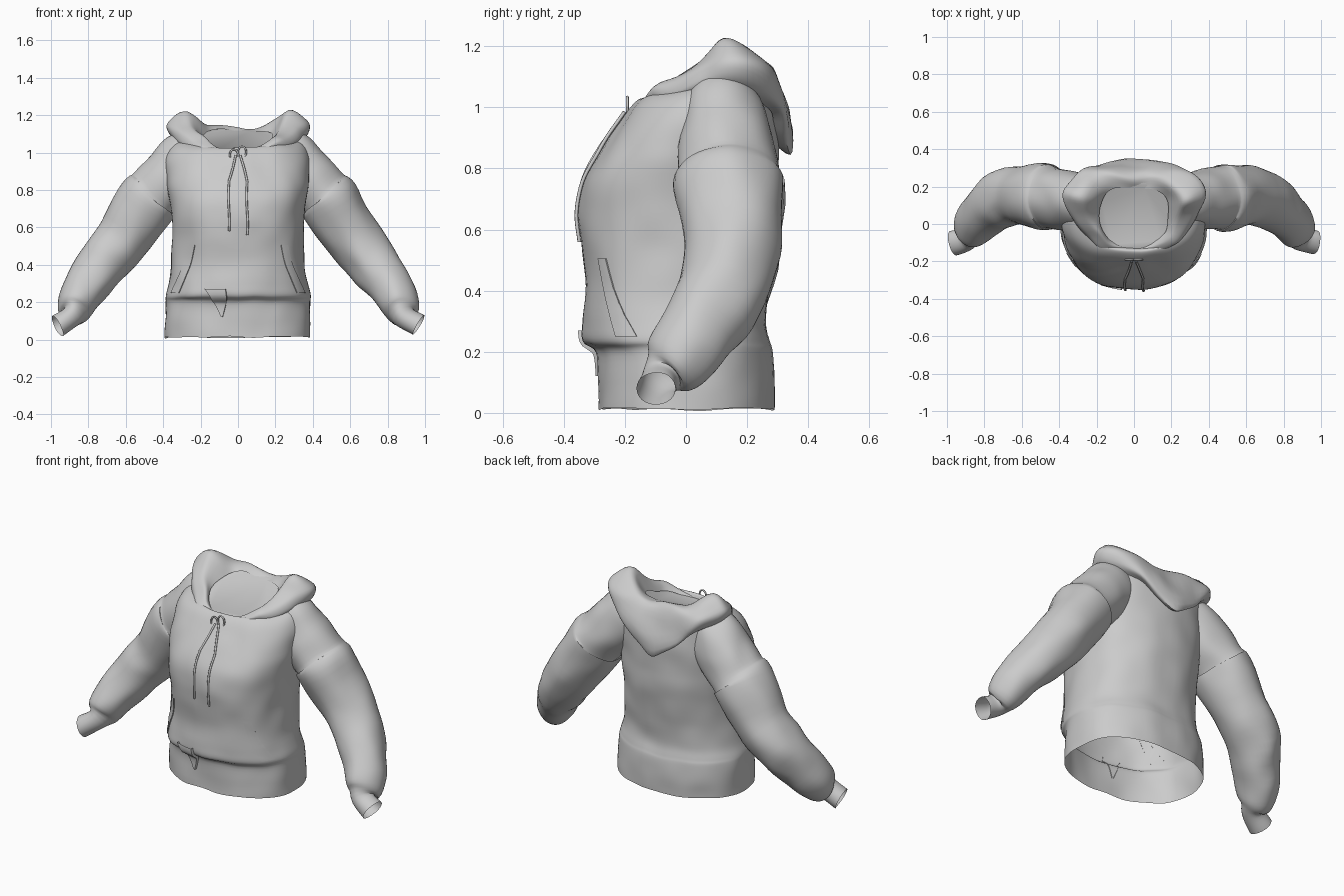
import bpy, bmesh, math
from mathutils import Vector, noise
from mathutils.bvhtree import BVHTree

cube = bpy.data.objects.get("Cube")
if cube:
    bpy.data.objects.remove(cube, do_unlink=True)

grey = bpy.data.materials.new("grey fabric")
grey.use_nodes = True
grey.diffuse_color = (0.6, 0.6, 0.6, 1)
grey.node_tree.nodes["Principled BSDF"].inputs["Base Color"].default_value = grey.diffuse_color


def spline(keys, steps, closed=False):
    """Smooth interpolation through tuples of any length."""
    n, out = len(keys), []
    pick = (lambda i: keys[i % n]) if closed else (lambda i: keys[max(0, min(n - 1, i))])
    for i in range(n if closed else n - 1):
        for s in range(steps):
            t = s / steps
            out.append(tuple(
                b + t * (c - a) / 2 + t * t * (a - 2.5 * b + 2 * c - d / 2)
                + t ** 3 * (1.5 * (b - c) + (d - a) / 2)
                for a, b, c, d in zip(pick(i - 1), pick(i), pick(i + 1), pick(i + 2))))
    if not closed:
        out.append(tuple(keys[-1]))
    return out


def loft(name, rings, closed=True, wrinkle=0.0, cap=False):
    """Skin a list of equal-length rings and add soft cloth wrinkles."""
    bm = bmesh.new()
    rows = []
    for ring in rings:
        row = []
        for p in ring:
            p = Vector(p)
            row.append(bm.verts.new(p + wrinkle * noise.noise_vector(p * 7)))
        rows.append(row)
    n = len(rows[0])
    for a, b in zip(rows, rows[1:]):
        for i in range(n if closed else n - 1):
            j = (i + 1) % n
            bm.faces.new((a[i], a[j], b[j], b[i]))
    if cap:
        bm.faces.new(rows[-1])
    bmesh.ops.recalc_face_normals(bm, faces=bm.faces)
    mesh = bpy.data.meshes.new(name)
    bm.to_mesh(mesh)
    bm.free()
    mesh.materials.append(grey)
    obj = bpy.data.objects.new(name, mesh)
    bpy.context.collection.objects.link(obj)
    bpy.ops.object.select_all(action='DESELECT')
    obj.select_set(True)
    bpy.context.view_layer.objects.active = obj
    bpy.ops.object.shade_smooth_by_angle(angle=math.radians(50))
    return obj


# Torso: height, half width, front y, back y, tilt of the ring
body_keys = [
    (.012, .39, -.29, .29, 0), (.1, .39, -.29, .29, 0), (.2, .385, -.292, .285, 0),
    (.235, .385, -.332, .278, 0), (.3, .37, -.335, .265, 0), (.42, .355, -.33, .27, 0),
    (.55, .35, -.345, .29, 0), (.66, .355, -.35, .3, 0), (.76, .37, -.335, .3, 0),
    (.87, .385, -.28, .3, .04), (.97, .385, -.22, .29, .1), (1.05, .34, -.18, .28, .2),
    (1.075, .27, -.15, .24, .25), (1.06, .19, -.135, .2, .33)]


def body_ring(z, rx, front, back, tilt, count=72):
    cy, ry, ring = (front + back) / 2, (back - front) / 2, []
    for i in range(count):
        a = math.tau * i / count
        c, s = math.cos(a), math.sin(a)
        x = rx * math.copysign(abs(c) ** .87, c)
        y = ry * math.copysign(abs(s) ** .87, s)
        ring.append((x, cy + y, z + tilt * y))
    return ring


torso = loft("torso", [body_ring(*k) for k in spline(body_keys, 5)], wrinkle=.009, cap=True)
tree = BVHTree.FromPolygons([v.co.copy() for v in torso.data.vertices],
                            [tuple(p.vertices) for p in torso.data.polygons])


def on_front(x, z, lift):
    """Point on the front of the torso, lifted off the cloth."""
    hit, normal, _, _ = tree.ray_cast(Vector((x, -2, z)), Vector((0, 1, 0)))
    if hit is None:
        return Vector((x, -.17, z))
    if normal.y > 0:
        normal = -normal
    return hit + normal * lift


# Sleeves: centre x, y, z, half thickness in the arm plane, half depth
arm_keys = [
    (.2, .12, 1.02, .13, .11), (.27, .12, .965, .16, .14), (.36, .13, .87, .16, .16),
    (.455, .14, .775, .152, .168), (.485, .14, .74, .165, .18), (.61, .155, .55, .15, .155),
    (.72, .125, .41, .137, .15), (.82, .04, .27, .115, .128), (.875, -.03, .165, .097, .11),
    (.892, -.078, .12, .06, .066), (.965, -.1, .075, .058, .062)]


def sleeve_rings(side, count=40):
    path = spline(arm_keys, 5)
    rings = []
    for i, (x, y, z, thick, deep) in enumerate(path):
        before, after = path[max(i - 2, 0)], path[min(i + 2, len(path) - 1)]
        along = (Vector(after[:3]) - Vector(before[:3])).normalized()
        across = Vector((0, 1, 0))
        across = (across - along * across.dot(along)).normalized()
        out = across.cross(along)
        ring = []
        for k in range(count):
            a = math.tau * k / count
            p = Vector((x, y, z)) + out * thick * math.cos(a) + across * deep * math.sin(a)
            ring.append((side * p.x, p.y, p.z))
        rings.append(ring)
    return rings


for side, label in ((1, "left"), (-1, "right")):
    loft(label + "_sleeve", sleeve_rings(side), wrinkle=.012)

# Hood: half loops from front to back, from the neck over the crest and down
hood_keys = [
    [(0, -.135, .99), (.12, -.09, 1.02), (.185, 0, 1.06), (.18, .11, 1.1),
     (.1, .185, 1.12), (0, .205, 1.11)],
    [(0, -.15, 1), (.15, -.1, 1.05), (.24, .03, 1.13), (.27, .15, 1.22),
     (.17, .25, 1.15), (0, .25, 1.13)],
    [(0, -.18, .985), (.19, -.12, 1.04), (.31, .03, 1.12), (.37, .17, 1.16),
     (.27, .29, 1.11), (0, .31, 1.06)],
    [(0, -.177, .975), (.2, -.11, 1.01), (.32, .03, 1.07), (.36, .18, 1.1),
     (.22, .305, 1), (0, .345, .85)],
    [(0, -.15, .97), (.18, -.08, 1), (.28, .05, 1.04), (.3, .17, 1.05),
     (.18, .27, .98), (0, .28, .87)]]
loops = []
for half in hood_keys:
    mirrored = [(-x, y, z) for x, y, z in half[-2:0:-1]]
    loops.append(spline(half + mirrored, 8, closed=True))
columns = [spline(column, 5) for column in zip(*loops)]
loft("hood", list(zip(*columns)), wrinkle=.022)


# Flat strips laid on the front: path of x, z, half width
def strip(name, keys, lift):
    rings = []
    for x, z, w in spline(keys, 8):
        row = [on_front(x + w * s, z, lift) for s in (-1, -.5, 0, .5, 1)]
        edges = [on_front(x + w * s, z, -.004) for s in (-1, 1)]
        rings.append([edges[0]] + row + [edges[1]])
    return loft(name, rings, closed=False)


for side, label in ((1, "left"), (-1, "right")):
    strip(label + "_pocket_welt",
          [(side * .247, .505, .018), (side * .268, .41, .019),
           (side * .3, .33, .02), (side * .335, .25, .022)], .005)
strip("hem_fold", [(-.12, .27, .055), (-.095, .21, .035), (-.085, .12, .004)], .016)


# Drawstrings and knot
def cord(name, points, radius=.006, cyclic=False):
    rings, n = [], len(points)
    for i, p in enumerate(points):
        a = points[(i - 1) % n if cyclic else max(i - 1, 0)]
        b = points[(i + 1) % n if cyclic else min(i + 1, n - 1)]
        along = (Vector(b) - Vector(a)).normalized()
        u = along.cross(Vector((0, 1, 0))).normalized()
        v = along.cross(u)
        rings.append([Vector(p) + radius * (u * math.cos(t) + v * math.sin(t))
                      for t in (math.tau * k / 8 for k in range(8))])
    if cyclic:
        rings.append(rings[0])
    return loft(name, rings)


for side, label, length in ((1, "left", .42), (-1, "right", .4)):
    points = []
    for i in range(25):
        t = i / 24
        x = side * (.012 + .036 * min(1, t * 3)) + .003 * math.sin(9 * t)
        points.append(on_front(x, .98 - length * t, .007))
    cord(label + "_drawstring", points)
    cord(label + "_bow_loop",
         [(side * (.022 + .022 * math.cos(a)), -.192, .995 + .03 * math.sin(a) + side * .008)
          for a in (math.tau * k / 16 for k in range(16))], .005, True)
